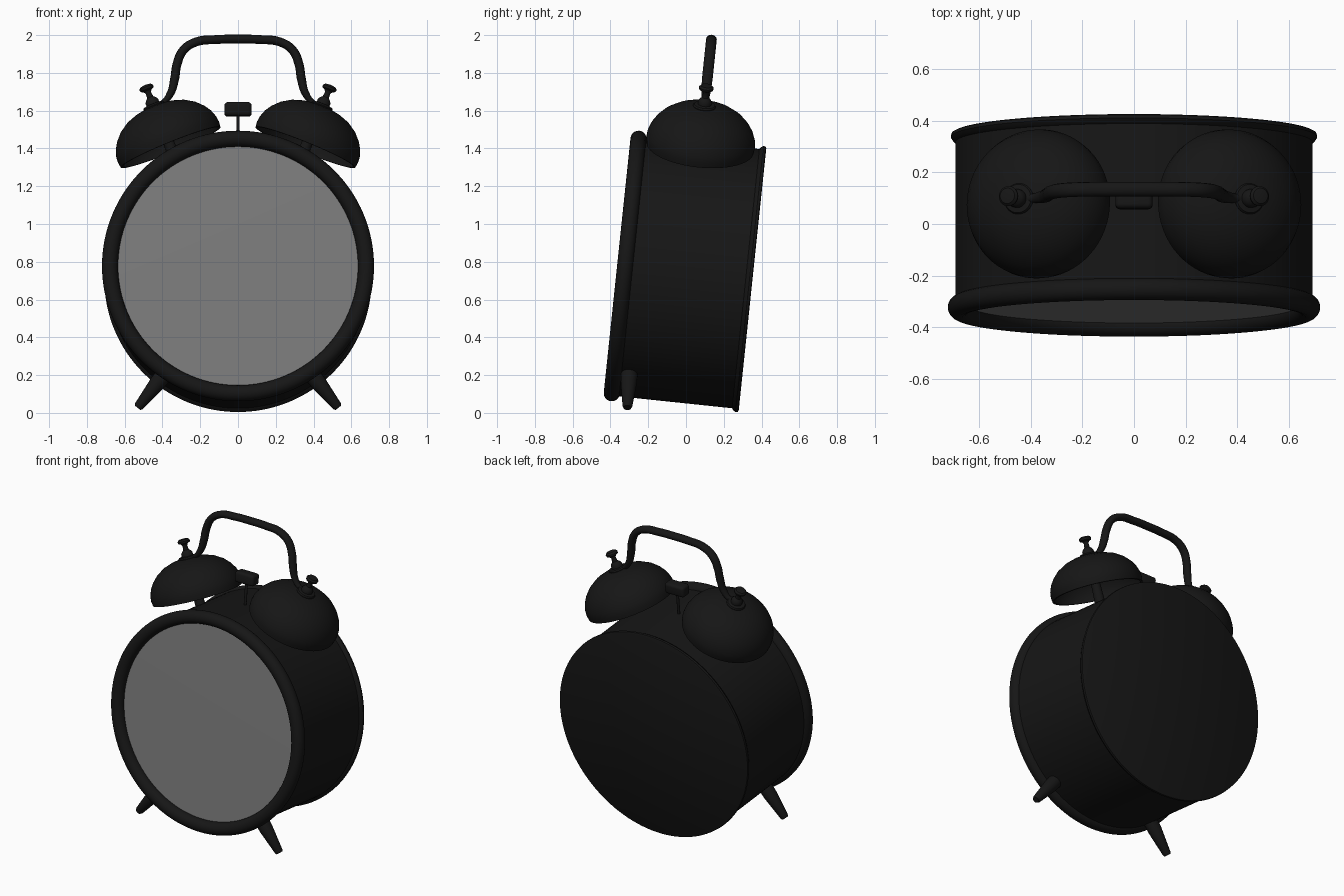
import bpy, bmesh, math
from mathutils import Matrix, Vector

if "Cube" in bpy.data.objects:
    bpy.data.objects.remove(bpy.data.objects["Cube"])

# Whole clock leans back 6 degrees about this centre
LEAN = Matrix.Translation((0, 0, 0.744)) @ Matrix.Rotation(math.radians(-6), 4, 'X')
Y0 = 0.005


def material(name, v):
    m = bpy.data.materials.new(name)
    m.diffuse_color = (v, v, v, 1)
    m.use_nodes = True
    m.node_tree.nodes["Principled BSDF"].inputs["Base Color"].default_value = m.diffuse_color
    return m


BLACK = material("black_paint", 0.008)
GREY = material("grey_dial", 0.2)


def finish(name, bm, matrix, mat=BLACK, angle=35):
    bmesh.ops.remove_doubles(bm, verts=bm.verts, dist=1e-5)
    bmesh.ops.recalc_face_normals(bm, faces=bm.faces)
    me = bpy.data.meshes.new(name)
    bm.to_mesh(me)
    bm.free()
    me.shade_smooth()
    me.set_sharp_from_angle(angle=math.radians(angle))
    me.materials.append(mat)
    ob = bpy.data.objects.new(name, me)
    bpy.context.collection.objects.link(ob)
    ob.matrix_world = LEAN @ matrix
    return ob


def lathe(name, profile, matrix, steps=48, mat=BLACK):
    """Spin (radius, height) points around the local z axis."""
    bm = bmesh.new()
    vs = [bm.verts.new((r, 0, h)) for r, h in profile]
    es = [bm.edges.new(p) for p in zip(vs, vs[1:])]
    bmesh.ops.spin(bm, geom=vs + es, cent=(0, 0, 0), axis=(0, 0, 1),
                   angle=math.tau, steps=steps)
    bmesh.ops.dissolve_degenerate(bm, edges=bm.edges, dist=1e-6)
    return finish(name, bm, matrix, mat)


def aim(p, d):
    return Matrix.Translation(p) @ Vector(d).to_track_quat('Z', 'Y').to_matrix().to_4x4()


# Drum body with a small flared back rim and flat back
depth = aim((0, 0, 0), (0, 1, 0))
lathe("body", [(0.66, -0.315), (0.69, -0.30), (0.69, 0.318), (0.70, 0.325),
               (0.708, 0.338), (0.706, 0.35), (0.698, 0.354), (0, 0.354)], depth, 128)

# Round front bezel and dial
ring = [(0.6775 + 0.0425 * math.cos(a), -0.324 + 0.0425 * math.sin(a))
        for a in (i * math.tau / 20 for i in range(21))]
lathe("bezel", ring, depth, 128)
lathe("dial", [(0, -0.322), (0.645, -0.318)], depth, 128, GREY)

bell = [(0.285, 0), (0.289, 0.03), (0.286, 0.06), (0.272, 0.10), (0.25, 0.135),
        (0.215, 0.172), (0.164, 0.205), (0.11, 0.224), (0.055, 0.234), (0, 0.237)]
bell_in = [(r * 0.955, h * 0.95) for r, h in reversed(bell)]
stud = [(0, -0.012), (0.058, -0.012), (0.06, 0.0), (0.055, 0.008), (0.036, 0.011),
        (0.036, 0.028), (0.028, 0.04), (0.017, 0.05), (0.015, 0.075), (0.022, 0.088),
        (0.037, 0.095), (0.039, 0.107), (0.03, 0.117), (0, 0.122)]

for side, s in (("left", -1), ("right", 1)):
    # Hollow bell on a short post, topped with a knobbed stud
    axis = Vector((s * 0.375, 0, 0.927))
    base = Vector((s * 0.357, Y0, 0.666))
    lathe(side + "_bell", bell + bell_in + bell[:1], aim(base, axis), 64)
    lathe(side + "_bell_post", [(0, -0.12), (0.034, -0.12), (0.03, 0.0), (0.022, 0.23),
                                (0, 0.23)], aim(base, axis), 24)
    lathe(side + "_bell_stud", stud, aim(base + axis * 0.237, axis), 32)
    # Tapered foot
    top, tip = Vector((s * 0.375, -0.243, -0.55)), Vector((s * 0.531, -0.234, -0.745))
    n = (tip - top).length
    lathe(side + "_foot", [(0, 0), (0.045, 0), (0.043, 0.08), (0.026, n - 0.012),
                           (0.02, n), (0, n)], aim(top, tip - top), 24)

# Carrying handle
half = [(-0.45, 0.887, 0.5), (-0.397, 0.905, 0.6), (-0.357, 0.954, 0.85), (-0.336, 1.028, 1),
        (-0.323, 1.107, 1), (-0.29, 1.182, 1), (-0.225, 1.226, 1), (-0.11, 1.24, 1)]
path = half + [(0, 1.242, 1)] + [(-x, z, r) for x, z, r in reversed(half)]
cu = bpy.data.curves.new("handle", 'CURVE')
cu.dimensions = '3D'
cu.bevel_depth = 0.0235
cu.bevel_resolution = 4
cu.use_fill_caps = True
sp = cu.splines.new('BEZIER')
sp.resolution_u = 8
sp.bezier_points.add(len(path) - 1)
for p, (x, z, r) in zip(sp.bezier_points, path):
    p.co = (x, 0, z)
    p.radius = r
    p.handle_left_type = p.handle_right_type = 'AUTO'
cu.materials.append(BLACK)
handle = bpy.data.objects.new("handle", cu)
bpy.context.collection.objects.link(handle)
handle.matrix_world = LEAN @ Matrix.Translation((0, Y0, 0)) @ Matrix.Diagonal((1, 1.2, 1, 1))

# Hammer: thin stem and rounded block head
lathe("hammer_stem", [(0, 0.66), (0.009, 0.66), (0.009, 0.86), (0, 0.86)],
      Matrix.Translation((0, Y0, 0)), 16)
bm = bmesh.new()
bmesh.ops.create_cube(bm, size=1, matrix=Matrix.Diagonal((0.144, 0.075, 0.074, 1)))
bmesh.ops.bevel(bm, geom=bm.edges[:], offset=0.018, segments=4, profile=0.5, affect='EDGES')
finish("hammer_head", bm, Matrix.Translation((0, Y0, 0.868)))
